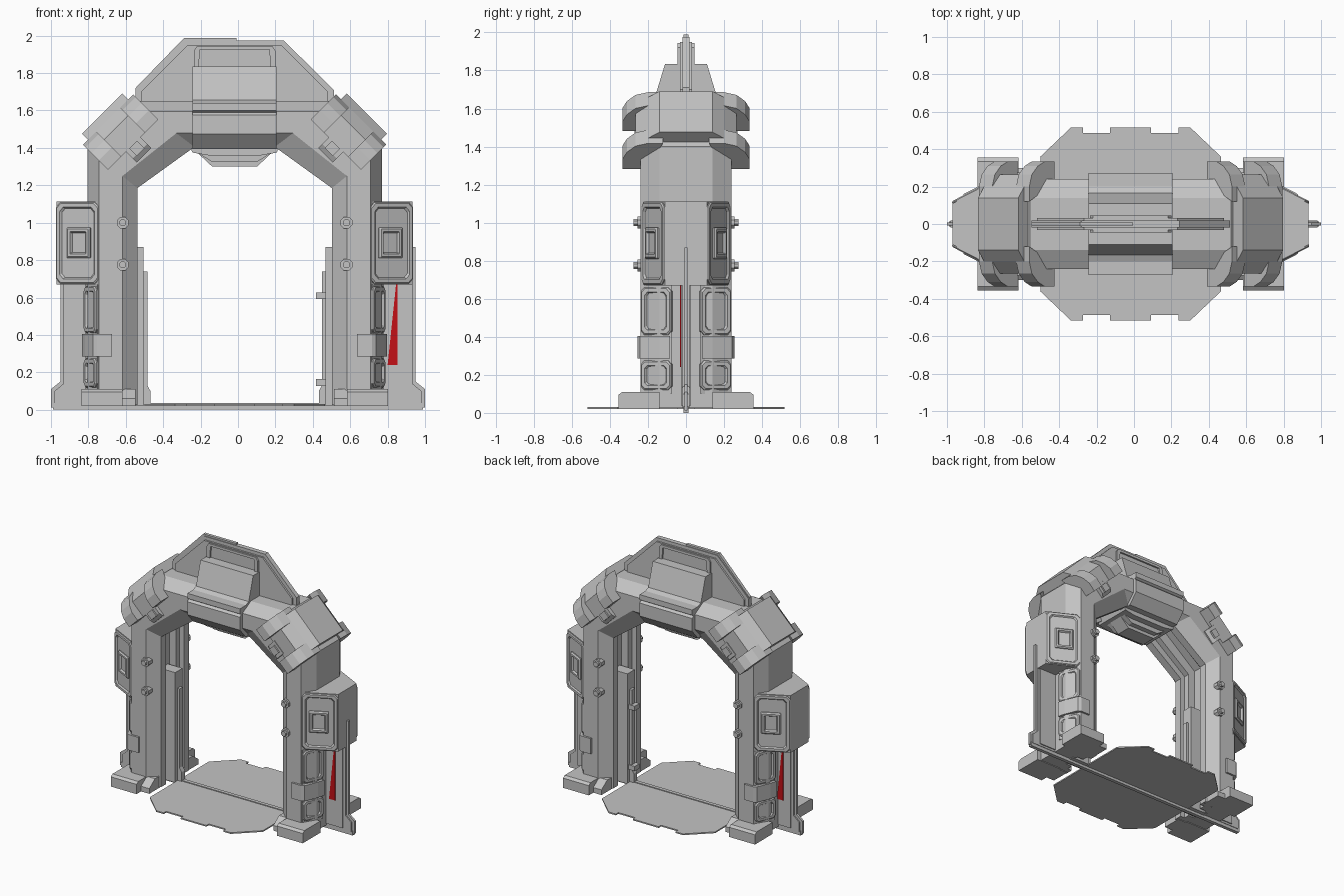
import bpy, bmesh, math
from mathutils import Vector

if "Cube" in bpy.data.objects:
    bpy.data.objects.remove(bpy.data.objects["Cube"])

C = -0.018  # x centre of the arch


def material(name, rgb):
    m = bpy.data.materials.new(name)
    m.diffuse_color = (*rgb, 1)
    m.use_nodes = True
    m.node_tree.nodes["Principled BSDF"].inputs["Base Color"].default_value = m.diffuse_color
    return m


GREY = material("light grey metal", (0.55, 0.55, 0.55))
RED = material("warning red", (0.55, 0.005, 0.008))


def finish(name, bm, mirror="xy", cx=C, mat=GREY):
    bmesh.ops.recalc_face_normals(bm, faces=bm.faces)
    me = bpy.data.meshes.new(name)
    bm.to_mesh(me)
    bm.free()
    me.materials.append(mat)
    ob = bpy.data.objects.new(name, me)
    ob.location.x = cx
    bpy.context.collection.objects.link(ob)
    if mirror:
        mod = ob.modifiers.new("mirror", "MIRROR")
        mod.use_axis = ("x" in mirror, "y" in mirror, False)
        mod.use_mirror_merge = False
    return ob


def prism(name, pts, fn, a0, a1, **kw):
    """Extrude a 2D outline from a0 to a1, placed in space by fn(p, q, a)."""
    bm = bmesh.new()
    lo = [bm.verts.new(fn(p, q, a0)) for p, q in pts]
    hi = [bm.verts.new(fn(p, q, a1)) for p, q in pts]
    bm.faces.new(lo)
    bm.faces.new(hi)
    n = len(pts)
    for i in range(n):
        j = (i + 1) % n
        bm.faces.new((lo[i], lo[j], hi[j], hi[i]))
    return finish(name, bm, **kw)


def front(p, q, a): return (p, a, q)   # outline in x,z
def side(p, q, a): return (a, p, q)    # outline in y,z
def plan(p, q, a): return (p, q, a)    # outline in x,y


def rect(x0, x1, z0, z1):
    return [(x0, z0), (x1, z0), (x1, z1), (x0, z1)]


def mirrored(pts):
    return pts + [(-p, q) for p, q in reversed(pts)]


def panel(name, A, B, z0, z1, out, rim, sink, cut=0.02):
    """Raised plate with clipped corners and a sunken centre on a vertical face A-B."""
    A, B = Vector((*A, 0)), Vector((*B, 0))
    d = (B - A).normalized()
    n = Vector((d.y, -d.x, 0))
    L = (B - A).length
    o = [(cut, z0), (L - cut, z0), (L, z0 + cut), (L, z1 - cut),
         (L - cut, z1), (cut, z1), (0, z1 - cut), (0, z0 + cut)]
    rings = []
    bm = bmesh.new()
    mid = (L / 2, (z0 + z1) / 2)
    hw, hh = L / 2, (z1 - z0) / 2
    for inset, h in ((0, -0.02), (0, out * .5), (out * .5, out), (rim, out), (rim + .008, out - sink)):
        rings.append([bm.verts.new(A + d * (mid[0] + (u - mid[0]) * (hw - inset) / hw) + n * h
                                   + Vector((0, 0, mid[1] + (z - mid[1]) * (hh - inset) / hh)))
                      for u, z in o])
    for r, s in zip(rings, rings[1:]):
        for i in range(8):
            j = (i + 1) % 8
            bm.faces.new((r[i], r[j], s[j], s[i]))
    bm.faces.new(rings[0])
    bm.faces.new(rings[-1])
    return finish(name, bm)


# Main arch: a chamfered section with a stepped inner channel, swept leg-shoulder-beam
outer = [(.787, .025), (.787, 1.4), (.537, 1.65), (0, 1.65)]
inner = [(.52, .025), (.52, 1.185), (.215, 1.405), (0, 1.405)]
half = [(0, .14), (.23, .24), (.7, .24), (1, .17), (1, .11), (.86, .11), (.86, .065), (.65, .065)]
section = half + [(t, -y) for t, y in reversed(half)]
bm = bmesh.new()
rings = [[bm.verts.new((o[0] + (i[0] - o[0]) * t, y, o[1] + (i[1] - o[1]) * t)) for t, y in section]
         for o, i in zip(outer, inner)]
for r, s in zip(rings, rings[1:]):
    for i in range(len(section)):
        j = (i + 1) % len(section)
        bm.faces.new((r[i], r[j], s[j], s[i]))
bm.faces.new(rings[0])
finish("arch_frame", bm, "x")

# Shoulder clamps, set at 45 degrees over the arch corners
S = math.sqrt(.5)


def shoulder(y, r, u): return (.542 + S * (r + u), y, 1.417 + S * (r - u))


core = mirrored([(.14, .235), (.2, .19), (.265, .13), (.265, .0)])
prism("shoulder_core", core, shoulder, -.152, .152, mirror="x")
rib = [(.12, .19), (.2, .19), (.265, .17), (.31, .125), (.335, .07), (.335, 0), (.22, 0)]
for name, a, b in (("shoulder_rib_upper", -.19, -.09), ("shoulder_rib_lower", .09, .19)):
    prism(name, rib, shoulder, a, b)
prism("shoulder_latch", [(.2, .02), (.27, .02), (.27, -.05), (.25, -.08), (.2, -.08)], shoulder, -.055, .055)
prism("shoulder_latch_cap", rect(.2, .282, -.055, -.0), shoulder, -.03, .03)

# Crest fin on top, with rim, core and window frame
prism("crest_rim", mirrored([(.53, 1.6), (.53, 1.71), (.262, 1.975)]), front, -.018, .018, mirror="")
prism("crest_core", mirrored([(.5, 1.6), (.5, 1.7), (.25, 1.95)]), front, -.032, .032, mirror="")
prism("crest_top_strip", [(-.53, 1.7), (-.53, 1.72), (-.27, 1.988), (.01, 1.988), (.01, 1.96), (-.25, 1.96)],
      front, -.012, .012, mirror="")
for name, pts in (("crest_window_top", rect(-.2, .2, 1.925, 1.945)),
                  ("crest_window_side", [(.195, 1.8), (.218, 1.8), (.218, 1.92), (.2, 1.945), (.185, 1.93)])):
    prism(name, pts, front, -.045, .045, mirror="x")

# Keystone block on the beam and the hanging keystone below it
key = [(.11, 1.835), (.165, 1.655), (.2, 1.64), (.272, 1.64), (.272, 1.6), (.255, 1.59),
       (.272, 1.575), (.272, 1.475), (.2, 1.395)]
prism("keystone_block", mirrored(key), side, -.225, .225, mirror="")
for name, w, b, z, y in (("keystone_hanger", .2, .12, 1.3, .06), ("keystone_hanger_mid", .2, .12, 1.325, .1),
                         ("keystone_hanger_base", .225, .14, 1.36, .15)):
    prism(name, mirrored([(w + .02, 1.42), (w, 1.375), (b, z)]), front, -y, y, mirror="")

# Outer side boxes with angled faces and framed windows
A, B = (.952, .11), (.722, .228)
prism("side_box", [(.952, -.11), A, B, (.7, .15), (.7, -.15), (B[0], -B[1])], plan, .67, 1.112, mirror="x")
panel("side_box_frame", A, B, .675, 1.108, .012, .025, .01, .025)


def along(t): return (A[0] + (B[0] - A[0]) * t, A[1] + (B[1] - A[1]) * t)


panel("side_box_window", along(.26), along(.8), .81, .975, .018, .022, .014, .004)

# Leg panels and the strap between them
P, Q = (.797, .075), (.732, .235)
prism("leg_panel_backing", [P, Q, (.70, .2), (.70, .075)], plan, .1, .67)
panel("leg_panel_upper", P, Q, .41, .66, .014, .025, .012)
panel("leg_panel_lower", P, Q, .12, .275, .014, .025, .012)
prism("leg_strap", [(.815, .085), (.80, .14), (.757, .243), (.735, .255), (.655, .255), (.655, .2), (.74, .085)],
      plan, .285, .405)

# Leg bolts
for z in (1.0, .775):
    for name, r, y0, y1 in (("leg_bolt", .034, .2, .255), ("leg_bolt_head", .02, .2, .275)):
        prism(name, [(.598 + r * math.cos(k * math.pi / 4 + .39), z + r * math.sin(k * math.pi / 4 + .39))
                     for k in range(8)], front, y0, y1)

# Feet
prism("foot", [(.14, .02), (.355, .02), (.355, .095), (.335, .11), (.14, .11)], side, .6, .82)
prism("foot_toe", [(.15, .02), (.3, .02), (.3, .06), (.23, .11), (.15, .11)], side, .53, .61)

# Outer fins in the middle plane, layered
prism("outer_fin", [(.7, .012), (1, .012), (1, .11), (.95, .15), (.95, .87), (.7, .87)],
      front, -.009, .009, mirror="x", cx=0)
prism("outer_fin_layer", [(.7, .025), (.98, .025), (.98, .1), (.932, .14), (.932, .67), (.7, .67)],
      front, -.018, .018, mirror="x", cx=0)
prism("outer_fin_core", rect(.7, .912, .04, .67), front, -.026, .026, mirror="x", cx=0)

# Red warning wedges: front right and back left
tri = [(.80, .24), (.852, .24), (.852, .67), (.845, .67)]
prism("warning_wedge_front", tri, front, -.032, -.024, mirror="", cx=0, mat=RED)
prism("warning_wedge_back", [(-p, q) for p, q in tri], front, .024, .032, mirror="", cx=0, mat=RED)

# Inner door rails and their hinge pins
prism("door_rail_tall", rect(.487, .64, .02, .87), front, -.045, .045, mirror="x")
prism("door_rail_short", [(.45, .02), (.45, .1), (.467, .13), (.467, .74), (.6, .74), (.6, .02)],
      front, -.02, .02, mirror="x")
for z in (.61, .145):
    prism("hinge_pin", rect(.435, .5, z - .018, z + .018), front, -.03, .03, mirror="", cx=-.018)

# Floor plate with notched ends, and the threshold rail
edge = [(.483, .36), (.318, .517), (.255, .517), (.255, .487), (.11, .487), (.11, .517)]
top = edge + [(-x, y) for x, y in reversed(edge)]
prism("floor_plate", top + [(-x, -y) for x, y in top], plan, .02, .03, mirror="")
prism("threshold_rail", rect(-.99, .99, -.014, .014), plan, 0, .036, mirror="", cx=0)
